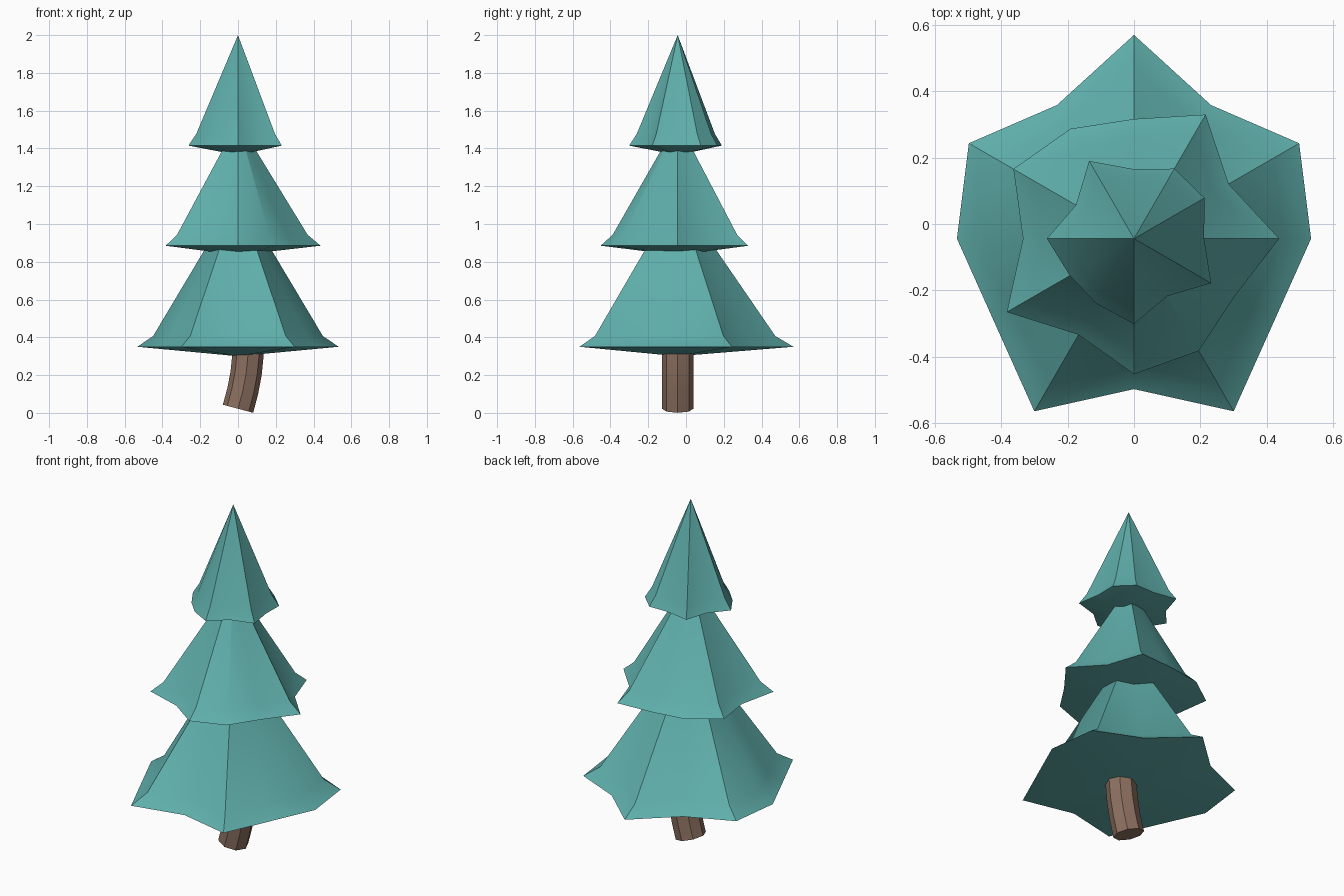
import bpy, bmesh, math
from mathutils import Vector

cube = bpy.data.objects.get("Cube")
if cube:
    bpy.data.objects.remove(cube, do_unlink=True)

CENTRE_Y = -0.044


def make_material(name, rgb):
    mat = bpy.data.materials.new(name)
    mat.use_nodes = True
    mat.diffuse_color = (*rgb, 1)
    bsdf = next(n for n in mat.node_tree.nodes if n.type == "BSDF_PRINCIPLED")
    bsdf.inputs["Base Color"].default_value = (*rgb, 1)
    return mat


def add_ring(bm, radii, place):
    """Add one ring of vertices, evenly spaced in angle."""
    step = math.tau / len(radii)
    return [bm.verts.new(place(r * math.cos(i * step), r * math.sin(i * step)))
            for i, r in enumerate(radii)]


def bridge(bm, low, high):
    n = len(low)
    for i in range(n):
        j = (i + 1) % n
        bm.faces.new((low[i], low[j], high[j], high[i]))


def fan(bm, ring, tip):
    for i, v in enumerate(ring):
        bm.faces.new((v, ring[(i + 1) % len(ring)], tip))


def finish(bm, name, mat, angle):
    bmesh.ops.recalc_face_normals(bm, faces=bm.faces[:])
    mesh = bpy.data.meshes.new(name)
    bm.to_mesh(mesh)
    bm.free()
    mesh.materials.append(mat)
    obj = bpy.data.objects.new(name, mesh)
    obj.location.y = CENTRE_Y
    bpy.context.collection.objects.link(obj)
    bpy.ops.object.select_all(action="DESELECT")
    obj.select_set(True)
    bpy.context.view_layer.objects.active = obj
    bpy.ops.object.shade_smooth_by_angle(angle=math.radians(angle))
    return obj


def foliage_tier(name, radii, rim_z, flare_z, tip_z, mat):
    """Uneven star-shaped skirt with a flared rim and a shallow underside."""
    bm = bmesh.new()
    rim = add_ring(bm, radii, lambda x, y: (x, y, rim_z))
    flare = add_ring(bm, [r * 0.843 for r in radii], lambda x, y: (x, y, flare_z))
    bridge(bm, rim, flare)
    fan(bm, flare, bm.verts.new((0, 0, tip_z)))
    fan(bm, rim, bm.verts.new((0, 0, rim_z - 0.05)))
    return finish(bm, name, mat, 30)


needles = make_material("teal needles", (0.115, 0.43, 0.41))
bark = make_material("brown bark", (0.26, 0.16, 0.115))

# Foliage: radii run counter-clockwise from +x in 30 degree steps
foliage_tier("bottom_foliage",
             [.533, .574, .464, .613, .464, .574, .533, .489, .6, .453, .6, .489],
             0.35, 0.407, 1.16, needles)
foliage_tier("middle_foliage",
             [.437, .329, .431, .36, .382, .419, .334, .442, .334, .408, .39, .349],
             0.885, 0.943, 1.545, needles)
foliage_tier("top_foliage",
             [.211, .245, .243, .209, .27, .202, .262, .223, .226, .257, .2, .268],
             1.415, 1.477, 2.0, needles)

# Trunk: octagonal, leaning at the foot and straightening upwards
bm = bmesh.new()
rings = []
for x, z, lean in [(0, .022, 15), (.025, .115, 13), (.043, .21, 8), (.052, .3, 4), (.056, .4, 1)]:
    a = math.radians(lean)
    across = Vector((math.cos(a), 0, -math.sin(a)))
    rings.append(add_ring(bm, [0.083] * 8,
                          lambda u, v: Vector((x, v, z)) + across * u))
for low, high in zip(rings, rings[1:]):
    bridge(bm, low, high)
bm.faces.new(rings[0])
bm.faces.new(rings[-1])
finish(bm, "trunk", bark, 30)
